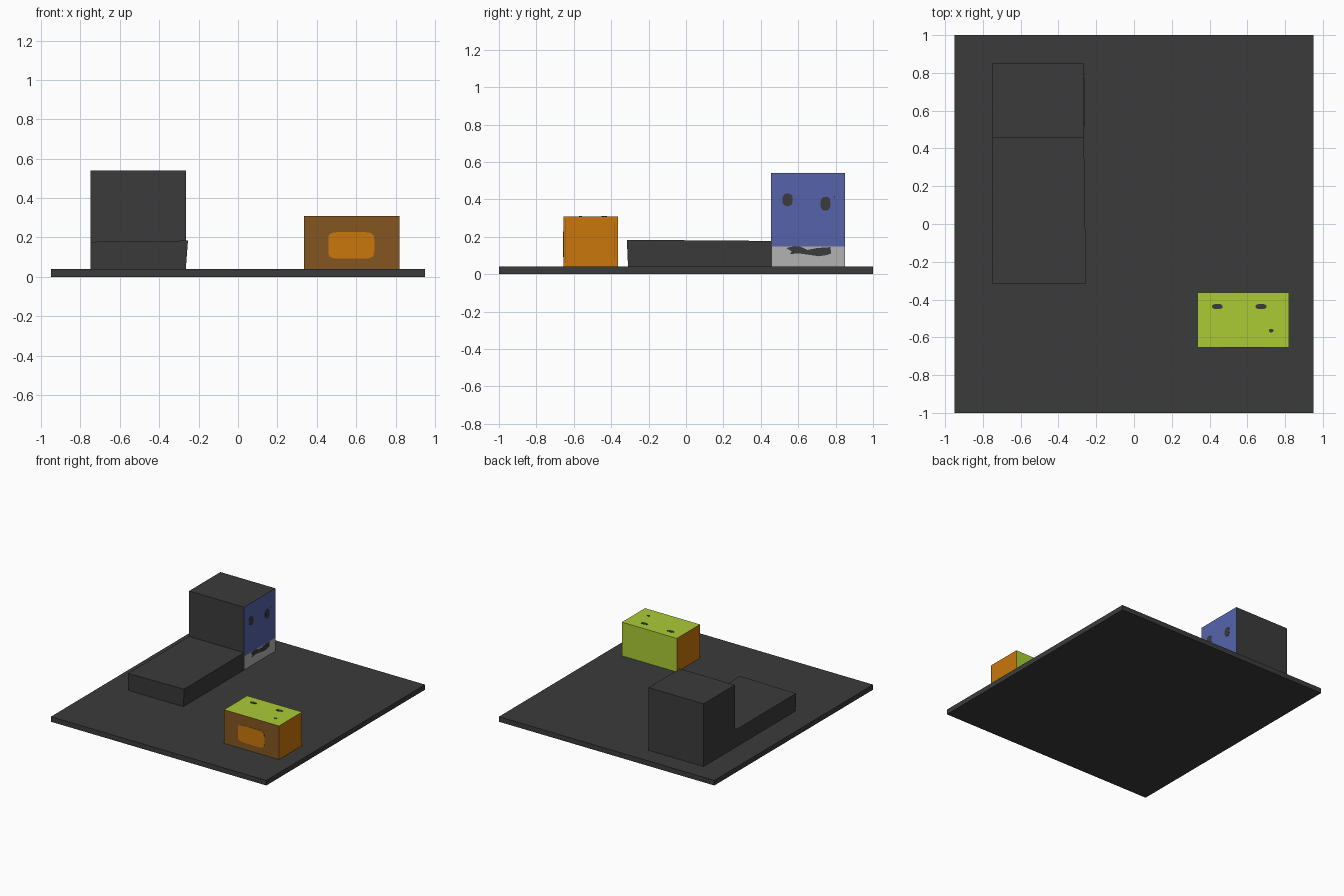
import bpy, bmesh, math
from mathutils import Vector

if "Cube" in bpy.data.objects:
    bpy.data.objects.remove(bpy.data.objects["Cube"])


def mat(name, rgb):
    m = bpy.data.materials.new(name)
    lin = [((c / 255 + 0.055) / 1.055) ** 2.4 for c in rgb]
    m.diffuse_color = (*lin, 1)
    m.use_nodes = True
    m.node_tree.nodes["Principled BSDF"].inputs["Base Color"].default_value = m.diffuse_color
    return m


DARK = mat("charcoal", (59, 59, 59))
BLUE = mat("blue", (86, 100, 172))
GREY = mat("light_grey", (178, 178, 178))
LIME = mat("lime", (171, 203, 53))
ORANGE = mat("orange", (202, 119, 12))
BROWN = mat("brown", (132, 86, 33))


def finish(name, bm, mats):
    me = bpy.data.meshes.new(name)
    bmesh.ops.recalc_face_normals(bm, faces=bm.faces)
    bm.to_mesh(me)
    bm.free()
    ob = bpy.data.objects.new(name, me)
    bpy.context.collection.objects.link(ob)
    for m in mats:
        me.materials.append(m)
    return ob


def box_mesh(lo, hi):
    bm = bmesh.new()
    bmesh.ops.create_cube(bm, size=1)
    for v in bm.verts:
        v.co = [lo[i] if v.co[i] < 0 else hi[i] for i in range(3)]
    bm.normal_update()
    return bm


def plate(name, pts, origin, u, v, m, thick=0.002):
    """Thin painted plate: 2D outline laid along axes u, v and raised along u x v."""
    u, v, o = Vector(u), Vector(v), Vector(origin)
    bm = bmesh.new()
    f = bm.faces.new([bm.verts.new(o + u * a + v * b) for a, b in pts])
    r = bmesh.ops.extrude_face_region(bm, geom=[f])
    for e in r["geom"]:
        if isinstance(e, bmesh.types.BMVert):
            e.co += u.cross(v) * thick
    return finish(name, bm, [m])


def oval(cx, cy, rx, ry, n=12, power=1.0):
    """Ellipse outline; a power below 1 makes it a rounded rectangle."""
    out = []
    for i in range(n):
        t = 2 * math.pi * (i + 0.5) / n
        c, s = math.cos(t), math.sin(t)
        out.append((cx + rx * math.copysign(abs(c) ** power, c),
                    cy + ry * math.copysign(abs(s) ** power, s)))
    return out


# Base slab
finish("base_slab", box_mesh((-0.95, -1, 0), (0.95, 1, 0.04)), [DARK])

# Low block, leaning outward slightly at its front and right
bm = box_mesh((-0.75, -0.31, 0.04), (-0.265, 0.46, 0.178))
for v in bm.verts:
    if v.co.z > 0.1 and v.co.y < 0:
        v.co.y -= 0.006
        if v.co.x > -0.5:
            v.co.x += 0.011
            v.co.z += 0.006
finish("low_block", bm, [DARK])

# Tall block with a painted right face: grey below, blue above
X = -0.265
bm = box_mesh((-0.75, 0.455, 0.04), (X, 0.85, 0.54))
right = [f for f in bm.faces if f.normal.x > 0.9]
bmesh.ops.bisect_plane(bm, geom=right + [e for e in right[0].edges] + list(right[0].verts),
                       plane_co=(0, 0, 0.148), plane_no=(0, 0, 1))
bm.normal_update()
for f in bm.faces:
    if f.normal.x > 0.9:
        f.material_index = 1 if f.calc_center_median().z > 0.148 else 2
finish("tall_block", bm, [DARK, BLUE, GREY])

# Eyes, speck and mouth on the tall block
face = ((X, 0, 0), (0, 1, 0), (0, 0, 1), DARK)
plate("left_eye", oval(0.543, 0.398, 0.028, 0.034, power=0.8), *face)
plate("right_eye", oval(0.746, 0.377, 0.027, 0.038, power=0.8), *face)
plate("face_speck", oval(0.792, 0.413, 0.005, 0.005, 6), *face)
plate("mouth", [(0.535, 0.14), (0.565, 0.122), (0.555, 0.107), (0.60, 0.112),
                (0.65, 0.105), (0.71, 0.096), (0.75, 0.102), (0.775, 0.11),
                (0.773, 0.145), (0.70, 0.14), (0.65, 0.13), (0.61, 0.148),
                (0.58, 0.15)], *face)

# Small box: lime top and back, brown front, orange ends
bm = box_mesh((0.335, -0.655, 0.04), (0.82, -0.363, 0.308))
for f in bm.faces:
    n = f.normal
    f.material_index = 2 if n.y < -0.9 else 1 if abs(n.x) > 0.9 else 0
finish("small_box", bm, [LIME, ORANGE, BROWN])

# Rounded panel on the front of the small box
plate("front_panel", oval(0.575, 0.16, 0.117, 0.068, 32, 0.35),
      (0, -0.655, 0), (1, 0, 0), (0, 0, 1), ORANGE)

# Thin seams on the right end of the small box
for name, y, z0, z1 in (("front_seam", -0.643, 0.06, 0.295), ("back_seam", -0.384, 0.08, 0.28)):
    plate(name, [(y - 0.002, z0), (y + 0.002, z0), (y + 0.002, z1), (y - 0.002, z1)],
          (0.82, 0, 0), (0, 1, 0), (0, 0, 1), BROWN, 0.001)

# Eyes and speck on the top of the small box
top = ((0, 0, 0.308), (1, 0, 0), (0, 1, 0), DARK)
for name, x in (("top_eye_left", 0.441), ("top_eye_right", 0.672)):
    plate(name, oval(x, -0.437, 0.029, 0.014, power=0.8), *top)
plate("top_speck", oval(0.726, -0.564, 0.013, 0.01, 8), *top)
